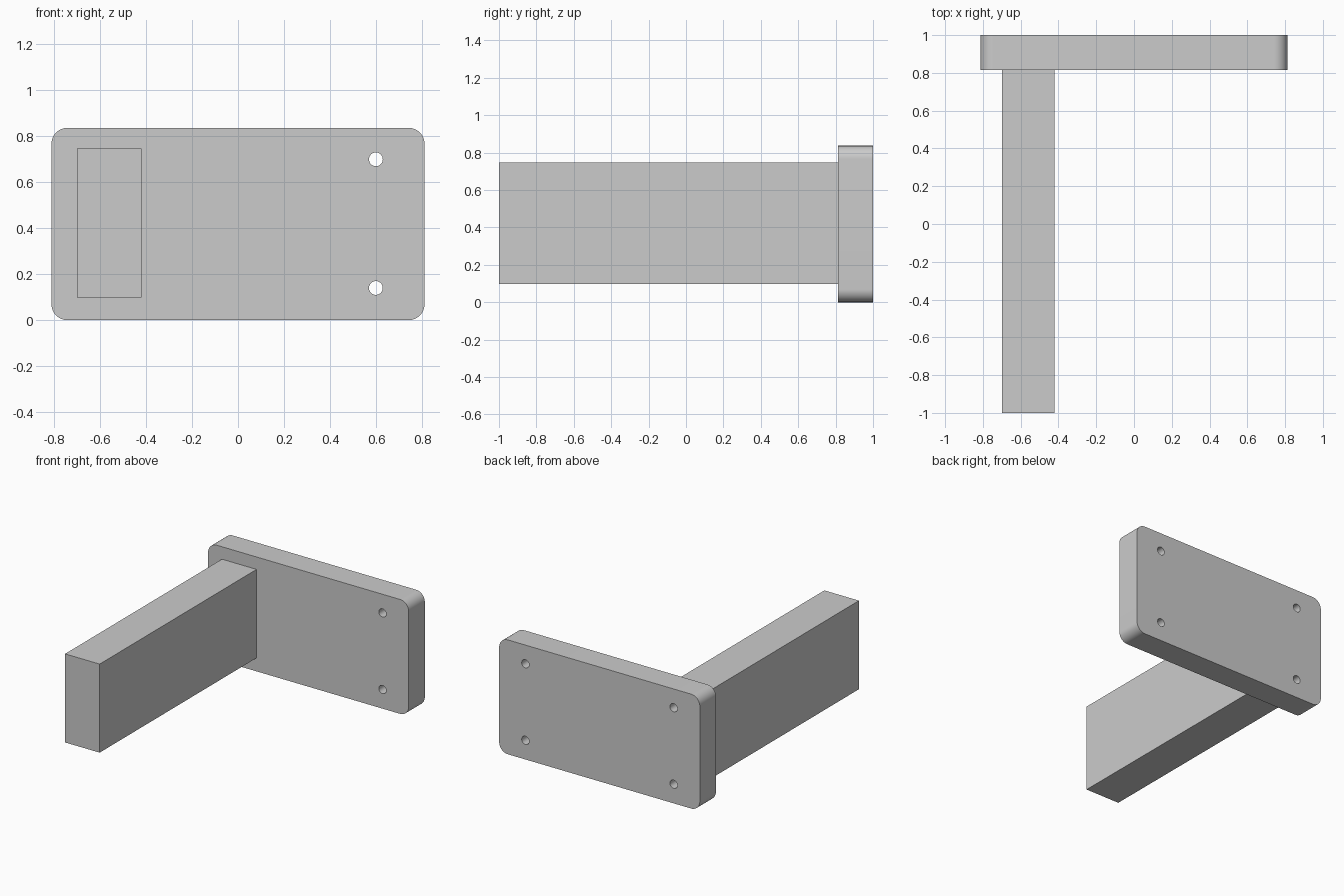
import bpy, bmesh, math
from mathutils import Matrix, Vector

if "Cube" in bpy.data.objects:
    bpy.data.objects.remove(bpy.data.objects["Cube"])

PLATE_Y0, PLATE_Y1 = 0.814, 1.0
PLATE_HALF_W, PLATE_H = 0.812, 0.837


def make_object(name, bm):
    bmesh.ops.recalc_face_normals(bm, faces=bm.faces)
    mesh = bpy.data.meshes.new(name)
    bm.to_mesh(mesh)
    bm.free()
    obj = bpy.data.objects.new(name, mesh)
    bpy.context.collection.objects.link(obj)
    return obj


def box(lo, hi):
    lo, hi = Vector(lo), Vector(hi)
    bm = bmesh.new()
    bmesh.ops.create_cube(bm, size=1, matrix=Matrix.Translation((lo + hi) / 2)
                          @ Matrix.Diagonal((*(hi - lo), 1)))
    return bm


# Mounting plate with rounded corners
bm = box((-PLATE_HALF_W, PLATE_Y0, 0), (PLATE_HALF_W, PLATE_Y1, PLATE_H))
corners = [e for e in bm.edges
           if abs(e.verts[0].co.y - e.verts[1].co.y) > 0.1]
bmesh.ops.bevel(bm, geom=corners, offset=0.07, offset_type='OFFSET',
                segments=12, profile=0.5, affect='EDGES')
plate = make_object("mounting_plate", bm)

# Four screw holes through the plate
bm = bmesh.new()
for x in (-0.6, 0.6):
    for z in (0.14, 0.70):
        bmesh.ops.create_cone(
            bm, cap_ends=True, segments=32, radius1=0.03, radius2=0.03, depth=0.4,
            matrix=Matrix.Translation((x, 0.907, z)) @ Matrix.Rotation(math.pi / 2, 4, 'X'))
cutter = make_object("screw_hole_cutter", bm)
cutter.hide_render = True

holes = plate.modifiers.new("screw_holes", 'BOOLEAN')
holes.object = cutter
holes.operation = 'DIFFERENCE'
holes.solver = 'EXACT'
bpy.context.view_layer.objects.active = plate
plate.select_set(True)
bpy.ops.object.modifier_apply(modifier=holes.name)
bpy.data.objects.remove(cutter)
bpy.ops.object.shade_smooth_by_angle(angle=math.radians(30))

# Rectangular arm projecting forward, closing the holes behind it
make_object("support_arm", box((-0.70, -1.0, 0.098), (-0.42, PLATE_Y0, 0.746)))
